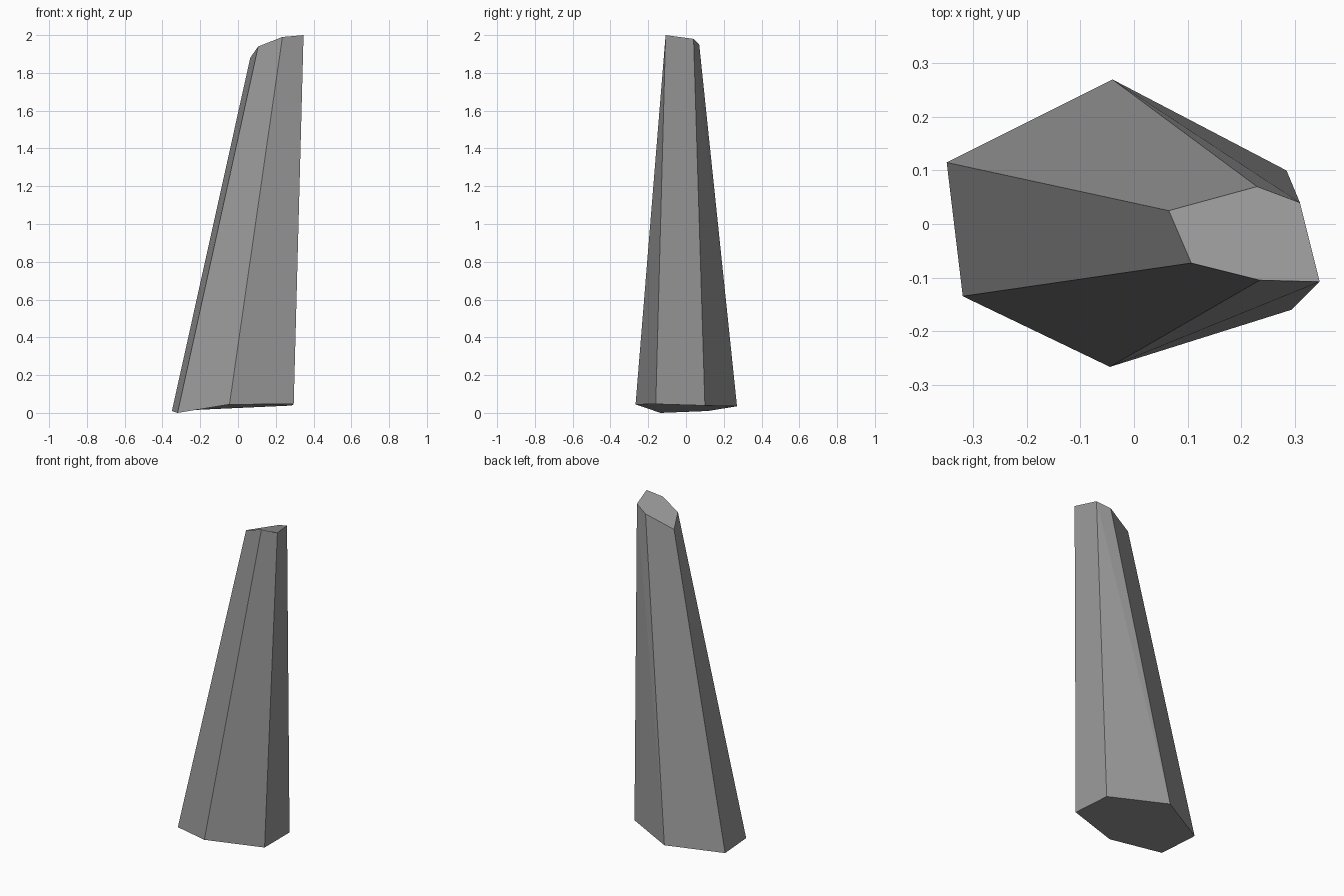
import bpy, bmesh

if "Cube" in bpy.data.objects:
    bpy.data.objects.remove(bpy.data.objects["Cube"])

# Matching rings of the leaning six-sided stone shard
BASE = [(-0.35, 0.115, 0.01), (-0.32, -0.135, 0.0), (-0.045, -0.267, 0.045),
        (0.295, -0.16, 0.047), (0.285, 0.10, 0.039), (-0.04, 0.27, 0.035)]
TIP = [(0.065, 0.025, 1.88), (0.107, -0.073, 1.94), (0.235, -0.105, 1.99),
       (0.347, -0.108, 2.0), (0.31, 0.04, 1.98), (0.23, 0.07, 1.95)]

bm = bmesh.new()
base = [bm.verts.new(p) for p in BASE]
tip = [bm.verts.new(p) for p in TIP]

# Slanted end caps
bm.faces.new(base[::-1])
bm.faces.new(tip)

# Tapering sides, the back right one folded along its diagonal
for i in range(6):
    j = (i + 1) % 6
    if i == 4:
        bm.faces.new((base[i], base[j], tip[i]))
        bm.faces.new((base[j], tip[j], tip[i]))
    else:
        bm.faces.new((base[i], base[j], tip[j], tip[i]))
bmesh.ops.recalc_face_normals(bm, faces=bm.faces)

mesh = bpy.data.meshes.new("stone_shard")
bm.to_mesh(mesh)
bm.free()

# Plain grey stone
stone = bpy.data.materials.new("grey_stone")
stone.diffuse_color = (0.31, 0.315, 0.31, 1)
stone.use_nodes = True
stone.node_tree.nodes["Principled BSDF"].inputs["Base Color"].default_value = stone.diffuse_color
mesh.materials.append(stone)
shard = bpy.data.objects.new("stone_shard", mesh)
bpy.context.collection.objects.link(shard)
